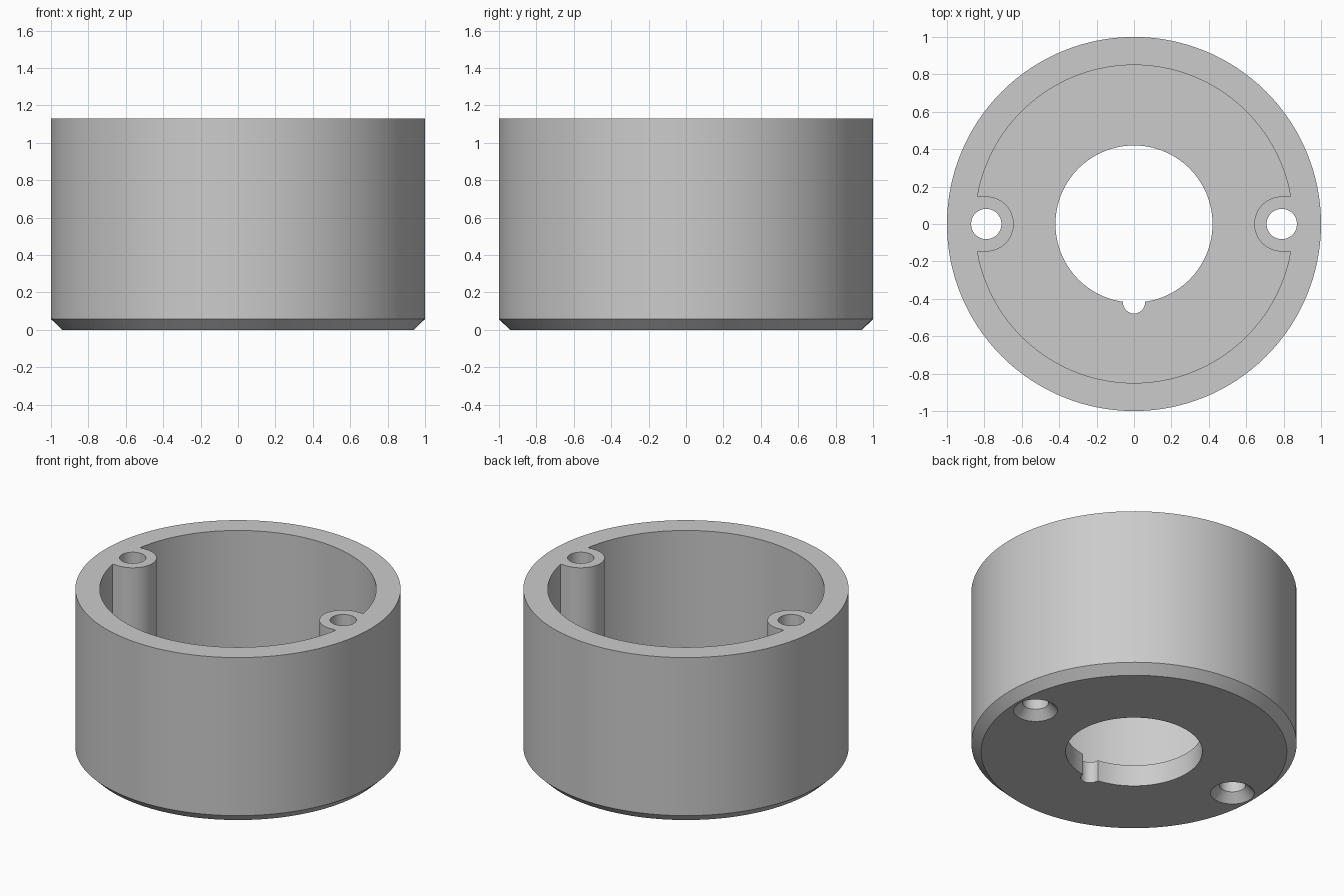
import bpy, bmesh
from math import sin, cos, asin, acos, pi, radians

HEIGHT, FLOOR = 1.13, 0.145
CAVITY_R, BOSS_R, BOSS_X = 0.85, 0.147, 0.79
BORE_R, NOTCH_R = 0.42, 0.059

cube = bpy.data.objects.get("Cube")
if cube:
    bpy.data.objects.remove(cube, do_unlink=True)

grey = bpy.data.materials.new("plain grey")
grey.use_nodes = True
colour = (0.6, 0.6, 0.6, 1)
grey.diffuse_color = colour
grey.node_tree.nodes["Principled BSDF"].inputs["Base Color"].default_value = colour


def arc(cx, cy, r, start, end, steps):
    return [(cx + r * cos(start + (end - start) * i / steps),
             cy + r * sin(start + (end - start) * i / steps)) for i in range(steps + 1)]


def finish(name, bm):
    bmesh.ops.recalc_face_normals(bm, faces=bm.faces)
    mesh = bpy.data.meshes.new(name)
    bm.to_mesh(mesh)
    bm.free()
    obj = bpy.data.objects.new(name, mesh)
    mesh.materials.append(grey)
    bpy.context.collection.objects.link(obj)
    return obj


def prism(name, outline, z0, z1):
    bm = bmesh.new()
    face = bm.faces.new([bm.verts.new((x, y, z0)) for x, y in outline])
    top = bmesh.ops.extrude_face_region(bm, geom=[face], use_keep_orig=True)["geom"]
    verts = [v for v in top if isinstance(v, bmesh.types.BMVert)]
    bmesh.ops.translate(bm, verts=verts, vec=(0, 0, z1 - z0))
    return finish(name, bm)


def turned(name, profile, segments, cx=0):
    """Closed solid of revolution from (radius, z) pairs."""
    bm = bmesh.new()
    rings = [[bm.verts.new((cx + r * cos(2 * pi * i / segments), r * sin(2 * pi * i / segments), z))
              for i in range(segments)] for r, z in profile]
    for low, high in zip(rings, rings[1:]):
        for i in range(segments):
            j = (i + 1) % segments
            bm.faces.new((low[i], low[j], high[j], high[i]))
    bm.faces.new(rings[0][::-1])
    bm.faces.new(rings[-1])
    return finish(name, bm)


# Cup body with chamfered bottom edge
body = turned("cup_body", [(0.94, 0), (1, 0.058), (1, HEIGHT)], 128)

# Cavity outline leaves a round-nosed screw boss standing on each side
a = asin(BOSS_R / CAVITY_R)
half = arc(0, 0, CAVITY_R, a, pi - a, 64) + arc(-BOSS_X, 0, BOSS_R, pi / 2, -pi / 2, 24)
cavity = prism("cavity_cutter", half + [(-x, -y) for x, y in half], FLOOR, HEIGHT + 0.1)

# Central bore with a round key notch at the front
b = 2 * asin(NOTCH_R / (2 * BORE_R))
bore_arc = arc(0, 0, BORE_R, -pi / 2 + b, 3 * pi / 2 - b, 96)
end = acos(-bore_arc[0][0] / NOTCH_R)
notch_arc = arc(0, -BORE_R, NOTCH_R, end, 3 * pi - end, 16)[1:-1]
bore = prism("bore_cutter", bore_arc + notch_arc, -0.1, FLOOR + 0.1)

# Countersunk screw holes through the bosses
cutters = [cavity, bore]
for side, x in (("left", BOSS_X), ("right", -BOSS_X)):
    cutters.append(turned(side + "_screw_cutter",
                          [(0.135, -0.1), (0.135, 0), (0.081, 0.055), (0.081, HEIGHT + 0.1)], 48, x))

bpy.context.view_layer.objects.active = body
body.select_set(True)
for cutter in cutters:
    mod = body.modifiers.new(cutter.name, "BOOLEAN")
    mod.operation, mod.solver, mod.object = "DIFFERENCE", "EXACT", cutter
    bpy.ops.object.modifier_apply(modifier=mod.name)
    bpy.data.objects.remove(cutter, do_unlink=True)

bpy.ops.object.shade_smooth_by_angle(angle=radians(30))
